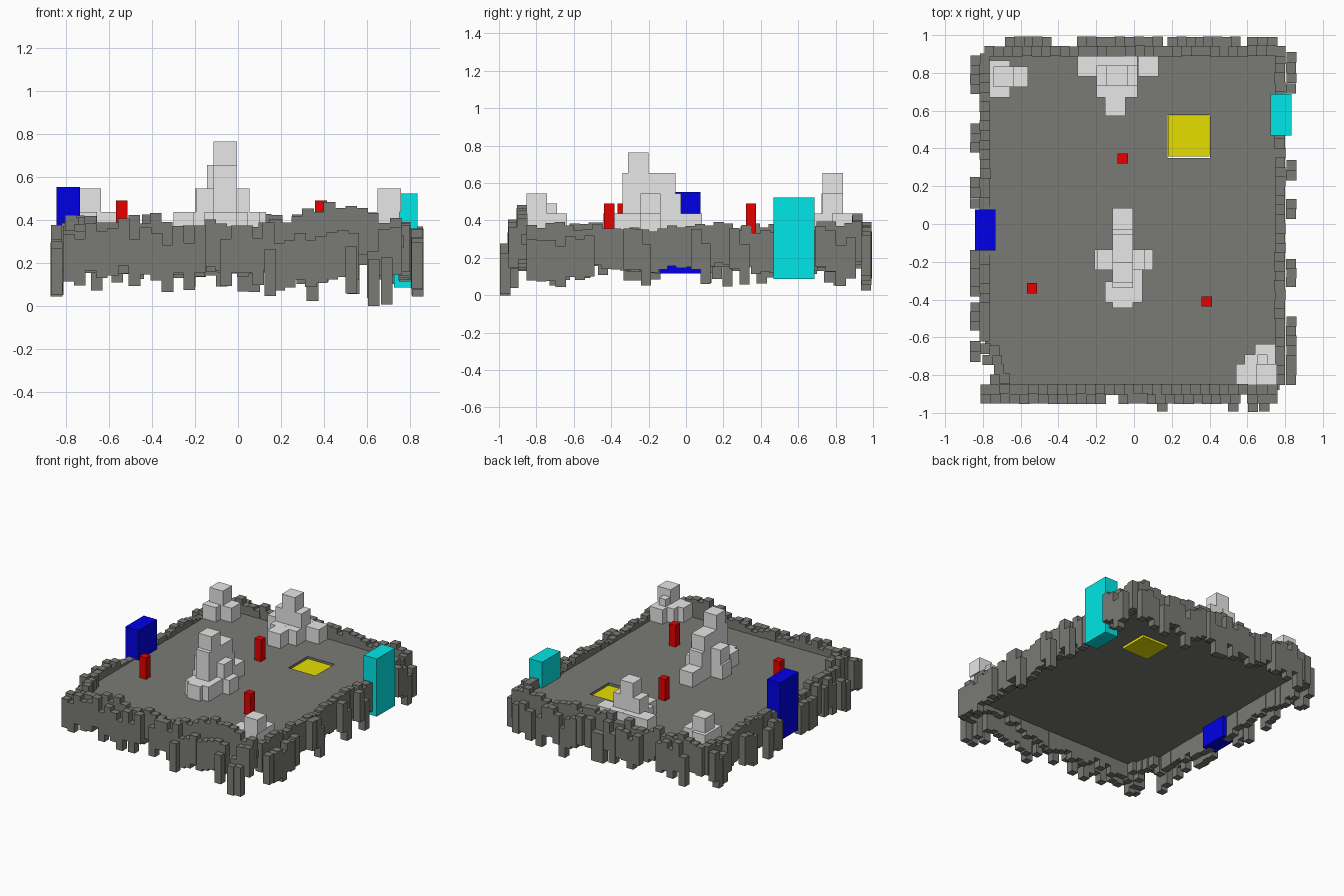
import bpy
import bmesh
import math
import random

random.seed(7)
if "Cube" in bpy.data.objects:
    bpy.data.objects.remove(bpy.data.objects["Cube"], do_unlink=True)

FLOOR = 0.327
BLOCK = 0.109
HALF = BLOCK / 2
COLUMN_HEIGHT = BLOCK * 2


def material(name, r, g, b):
    mat = bpy.data.materials.new(name)
    mat.use_nodes = True
    mat.diffuse_color = (r, g, b, 1)
    mat.node_tree.nodes["Principled BSDF"].inputs["Base Color"].default_value = (r, g, b, 1)
    return mat


stone = material("dark stone", 0.195, 0.195, 0.178)
pale = material("pale rock", 0.8, 0.8, 0.8)
red = material("red", 0.8, 0, 0)
blue = material("blue", 0, 0, 0.8)
cyan = material("cyan", 0, 0.8, 0.8)
yellow = material("yellow", 0.8, 0.74, 0)


def add_box(bm, center, size):
    made = bmesh.ops.create_cube(bm, size=1)["verts"]
    for v in made:
        v.co = [c + p * s for c, p, s in zip(center, v.co, size)]


def finish(bm, name, mat):
    mesh = bpy.data.meshes.new(name)
    bm.to_mesh(mesh)
    bm.free()
    mesh.materials.append(mat)
    obj = bpy.data.objects.new(name, mesh)
    bpy.context.collection.objects.link(obj)
    return obj


def box(name, mat, center, size):
    bm = bmesh.new()
    add_box(bm, center, size)
    return finish(bm, name, mat)


def rock_pile(name, levels):
    """Stacked cubes; each level is a list of x, y centres."""
    bm = bmesh.new()
    for level, spots in enumerate(levels):
        for x, y in spots:
            add_box(bm, (x, y, FLOOR + BLOCK * (level + 0.5)), (BLOCK,) * 3)
    return finish(bm, name, pale)


def column(bm, x, y, top):
    top = max(top, COLUMN_HEIGHT)
    add_box(bm, (x, y, top - COLUMN_HEIGHT / 2), (HALF, HALF, COLUMN_HEIGHT))


def wall(name, axis, line, top, jitter, spans):
    """Row of uneven columns along an axis, with gaps between the spans."""
    bm = bmesh.new()
    for start, end in spans:
        count = max(1, round((end - start) / 0.05))
        for i in range(count):
            along = start + (end - start) * (i + 0.5) / count
            across = line + random.uniform(-0.002, 0.002)
            x, y = (along, across) if axis == "x" else (across, along)
            wave = 0.012 * math.sin(along * 9 + line)
            column(bm, x, y, top + wave + random.uniform(-jitter, jitter))
    return finish(bm, name, stone)


def closed_loop(bm, points, z):
    verts = [bm.verts.new((x, y, z)) for x, y in points]
    return [bm.edges.new((a, b)) for a, b in zip(verts, verts[1:] + verts[:1])]


# Floor slab with one clipped corner and an opening for the plate
bm = bmesh.new()
outline = [(-0.7, -0.88), (0.77, -0.88), (0.77, 0.9), (-0.79, 0.9), (-0.79, -0.66), (-0.75, -0.66)]
opening = [(0.178, 0.35), (0.402, 0.35), (0.402, 0.577), (0.178, 0.577)]
edges = closed_loop(bm, outline, FLOOR - HALF) + closed_loop(bm, opening, FLOOR - HALF)
bmesh.ops.triangle_fill(bm, edges=edges, use_beauty=True)
raised = bmesh.ops.extrude_face_region(bm, geom=bm.faces[:], use_keep_orig=True)["geom"]
for v in raised:
    if isinstance(v, bmesh.types.BMVert):
        v.co.z = FLOOR
bmesh.ops.recalc_face_normals(bm, faces=bm.faces)
finish(bm, "floor", stone)

# Inner and outer rows of wall columns
wall("front_inner_wall", "x", -0.876, 0.39, 0.035, [(-0.81, 0.3), (0.65, 0.76)])
wall("front_inner_wall_high", "x", -0.876, 0.46, 0.04, [(0.3, 0.65)])
wall("front_outer_wall", "x", -0.924, 0.33, 0.07, [(-0.81, -0.15), (-0.08, 0.56), (0.6, 0.76)])
wall("front_buttresses", "x", -0.965, 0.27, 0.05, [(0.12, 0.18), (0.5, 0.55), (0.6, 0.72)])
wall("back_inner_wall", "x", 0.915, 0.4, 0.03, [(-0.79, 0.8)])
wall("back_outer_wall", "x", 0.964, 0.32, 0.07,
     [(-0.68, -0.44), (-0.3, 0.15), (0.18, 0.56), (0.6, 0.76)])
wall("left_inner_wall", "y", 0.773, 0.36, 0.025, [(-0.85, 0.9)])
wall("left_outer_wall", "y", 0.833, 0.31, 0.06,
     [(-0.85, -0.49), (-0.33, -0.19), (0.03, 0.13), (0.23, 0.34), (0.69, 0.91)])
wall("right_inner_wall", "y", -0.79, 0.36, 0.025, [(-0.62, 0.9)])
wall("right_outer_wall", "y", -0.84, 0.31, 0.06,
     [(-0.73, -0.62), (-0.56, -0.42), (-0.38, -0.14), (0.08, 0.25), (0.38, 0.53), (0.69, 0.89)])

# Stepped columns in the clipped corner
bm = bmesh.new()
for x, y in [(-0.785, -0.66), (-0.74, -0.67), (-0.775, -0.72), (-0.725, -0.72), (-0.715, -0.77),
             (-0.685, -0.82), (-0.735, -0.825)]:
    column(bm, x, y, 0.4 + random.uniform(-0.03, 0.03))
finish(bm, "corner_wall", stone)

# Rock piles
rock_pile("central_rocks", [
    [(-0.06, -0.39), (-0.1, -0.36), (-0.01, -0.36), (-0.155, -0.19), (0.045, -0.19),
     (-0.01, -0.27), (-0.06, -0.25), (-0.06, -0.14), (-0.06, 0.03), (-0.06, -0.06)],
    [(-0.14, -0.19), (0, -0.19), (-0.06, -0.285), (-0.06, -0.18), (-0.06, -0.08)],
    [(-0.06, -0.285), (-0.06, -0.2), (-0.06, -0.11)],
    [(-0.06, -0.255)]])
rock_pile("back_rocks", [
    [(-0.245, 0.835), (-0.145, 0.835), (-0.035, 0.835), (0.075, 0.835),
     (-0.145, 0.725), (-0.035, 0.725), (-0.1, 0.625)],
    [(-0.145, 0.785), (-0.035, 0.785)],
    [(-0.09, 0.785)]])
rock_pile("back_right_corner_rocks", [
    [(-0.71, 0.81), (-0.71, 0.725), (-0.615, 0.78)],
    [(-0.69, 0.78)]])
rock_pile("front_left_corner_rocks", [
    [(0.695, -0.69), (0.695, -0.795), (0.64, -0.745), (0.595, -0.795)],
    [(0.703, -0.797)]])
box("corner_pebble", pale, (0.68, -0.717, FLOOR + BLOCK + HALF / 2), (HALF,) * 3)

# Red posts
for i, (x, y) in enumerate([(-0.54, -0.34), (0.385, -0.41), (-0.06, 0.347)]):
    box(f"red_post_{i + 1}", red, (x, y, FLOOR + HALF * 1.5), (HALF, HALF, HALF * 3))

# Doorways and recessed floor plate
box("blue_door", blue, (-0.788, -0.032, 0.335), (BLOCK, BLOCK * 2, BLOCK * 4))
box("cyan_door", cyan, (0.778, 0.578, 0.305), (BLOCK, BLOCK * 2, BLOCK * 4))
box("yellow_plate", yellow, (0.29, 0.466, FLOOR - HALF * 0.8), (BLOCK * 2, BLOCK * 2, HALF))
